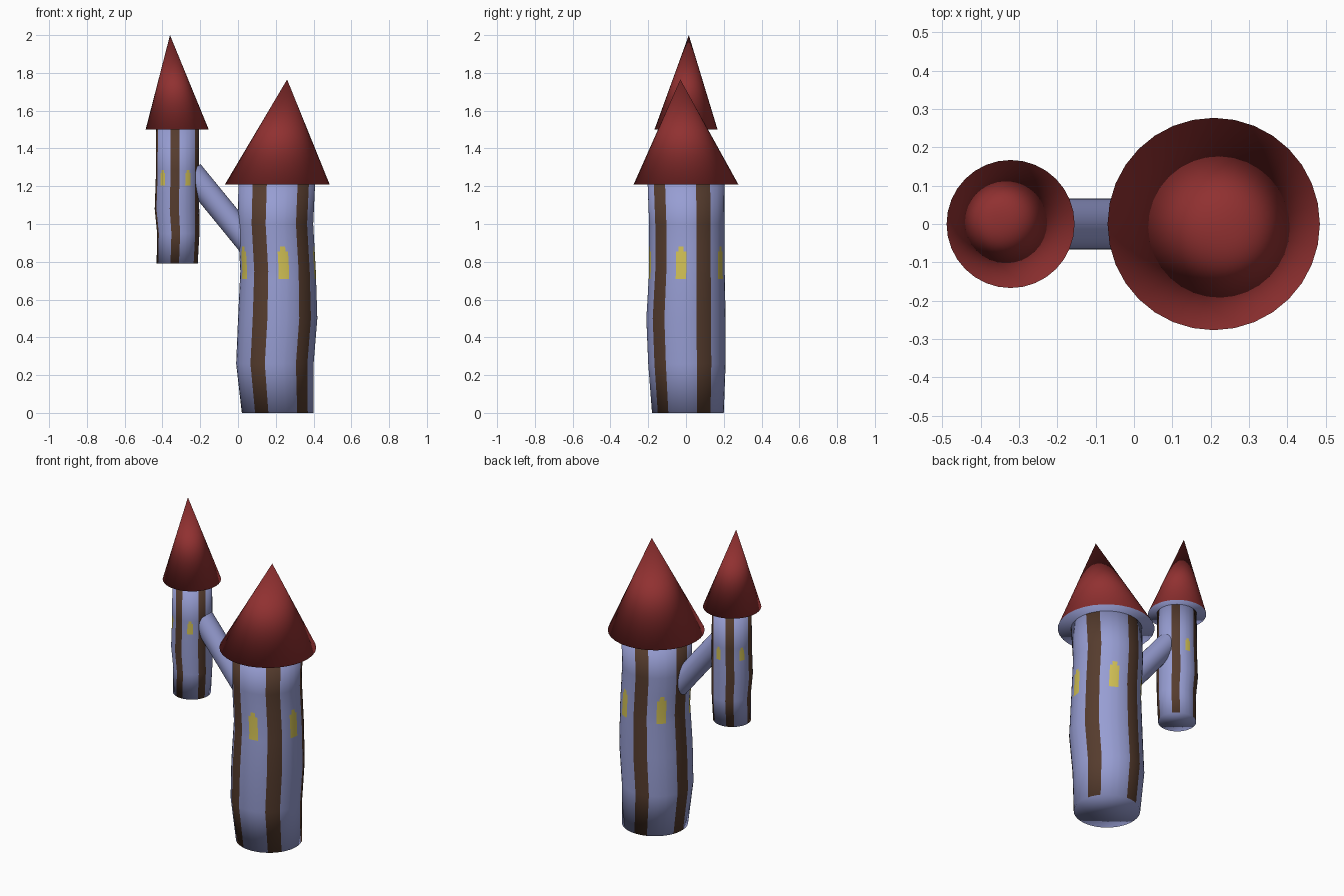
import bpy, bmesh, math
from mathutils import Vector

if "Cube" in bpy.data.objects:
    bpy.data.objects.remove(bpy.data.objects["Cube"])


def material(name, rgb):
    m = bpy.data.materials.new(name)
    m.diffuse_color = (*rgb, 1)
    m.use_nodes = True
    m.node_tree.nodes["Principled BSDF"].inputs["Base Color"].default_value = m.diffuse_color
    return m


WALL = material("lavender wall", (0.31, 0.34, 0.65))
BROWN = material("brown stripe", (0.092, 0.045, 0.027))
YELLOW = material("yellow window", (0.64, 0.53, 0.09))
RED = material("red roof", (0.28, 0.03, 0.03))

# column edges (degrees) inside each of the five 72 degree sectors
SECTOR = [-12, -4, 4, 12, 20, 28, 32, 40, 44, 52]


def finish(bm, name, mats):
    bmesh.ops.recalc_face_normals(bm, faces=bm.faces)
    for f in bm.faces:
        f.smooth = True
    me = bpy.data.meshes.new(name)
    bm.to_mesh(me)
    bm.free()
    for m in mats:
        me.materials.append(m)
    ob = bpy.data.objects.new(name, me)
    bpy.context.collection.objects.link(ob)
    return ob


def direction(deg):
    """Horizontal unit vector, measured from the front (-y) towards +x."""
    a = math.radians(deg)
    return Vector((math.sin(a), -math.cos(a), 0))


def section(profile, z):
    """Interpolate centre and radius of the wobbly tower at height z."""
    for a, b in zip(profile, profile[1:]):
        if a[0] <= z <= b[0]:
            t = (z - a[0]) / (b[0] - a[0])
            return [p + (q - p) * t for p, q in zip(a, b)]


def tower(name, profile, turn, win):
    """profile: (z, centre x, centre y, radius); win: sill, arch start, arch top."""
    bm = bmesh.new()
    zs = sorted({p[0] for p in profile} | set(win))
    degs = [s * 72 + d for s in range(5) for d in SECTOR]
    rings = []
    for z in zs:
        _, cx, cy, r = section(profile, z)
        rings.append([bm.verts.new(Vector((cx, cy, z)) + direction(d + turn) * r) for d in degs])
    n = len(degs)
    for k in range(len(zs) - 1):
        zm = (zs[k] + zs[k + 1]) / 2
        for i in range(n):
            j = (i + 1) % n
            f = bm.faces.new((rings[k][i], rings[k][j], rings[k + 1][j], rings[k + 1][i]))
            col = i % len(SECTOR)
            if col < 3:
                f.material_index = 1
            elif (col in (5, 6, 7) and win[0] < zm < win[1]) or (col == 6 and win[1] < zm < win[2]):
                f.material_index = 2
    bm.faces.new(rings[0])
    bm.faces.new(rings[-1])
    return finish(bm, name, (WALL, BROWN, YELLOW))


def roof(name, centre, radius, apex, sides=32):
    """Leaning cone with a wall-coloured underside."""
    bm = bmesh.new()
    rim = [bm.verts.new(Vector(centre) + direction(360 * i / sides) * radius) for i in range(sides)]
    tip = bm.verts.new(apex)
    for i in range(sides):
        bm.faces.new((rim[i], rim[(i + 1) % sides], tip))
    bm.faces.new(rim).material_index = 1
    return finish(bm, name, (RED, WALL))


def strut(name, a, b, radius):
    a, b = Vector(a), Vector(b)
    bm = bmesh.new()
    bmesh.ops.create_cone(bm, cap_ends=False, segments=32, radius1=radius, radius2=radius,
                          depth=(b - a).length)
    rot = Vector((0, 0, 1)).rotation_difference(b - a).to_matrix()
    for v in bm.verts:
        v.co = rot @ v.co + (a + b) / 2
    return finish(bm, name, (WALL,))


# large tower on the ground
tower("large_tower", [(0, 0.21, 0.01, 0.19), (0.26, 0.195, 0.005, 0.205), (0.5, 0.21, 0, 0.21),
                      (0.75, 0.212, 0.005, 0.2), (1.0, 0.198, 0.005, 0.2), (1.21, 0.205, 0, 0.203)],
      -27, (0.71, 0.855, 0.88))
roof("large_roof", (0.208, 0, 1.21), 0.277, (0.26, -0.03, 1.765))

# small hanging tower
tower("small_tower", [(0.79, -0.322, 0, 0.109), (0.95, -0.316, 0, 0.112), (1.08, -0.323, 0, 0.118),
                      (1.25, -0.32, 0, 0.115), (1.5, -0.319, 0, 0.114)],
      -7, (1.205, 1.27, 1.285))
roof("small_roof", (-0.322, 0, 1.5), 0.167, (-0.36, 0.015, 2.0))

# slanted strut joining the towers
strut("joining_strut", (-0.25, 0, 1.276), (0.09, 0, 0.86), 0.066)
